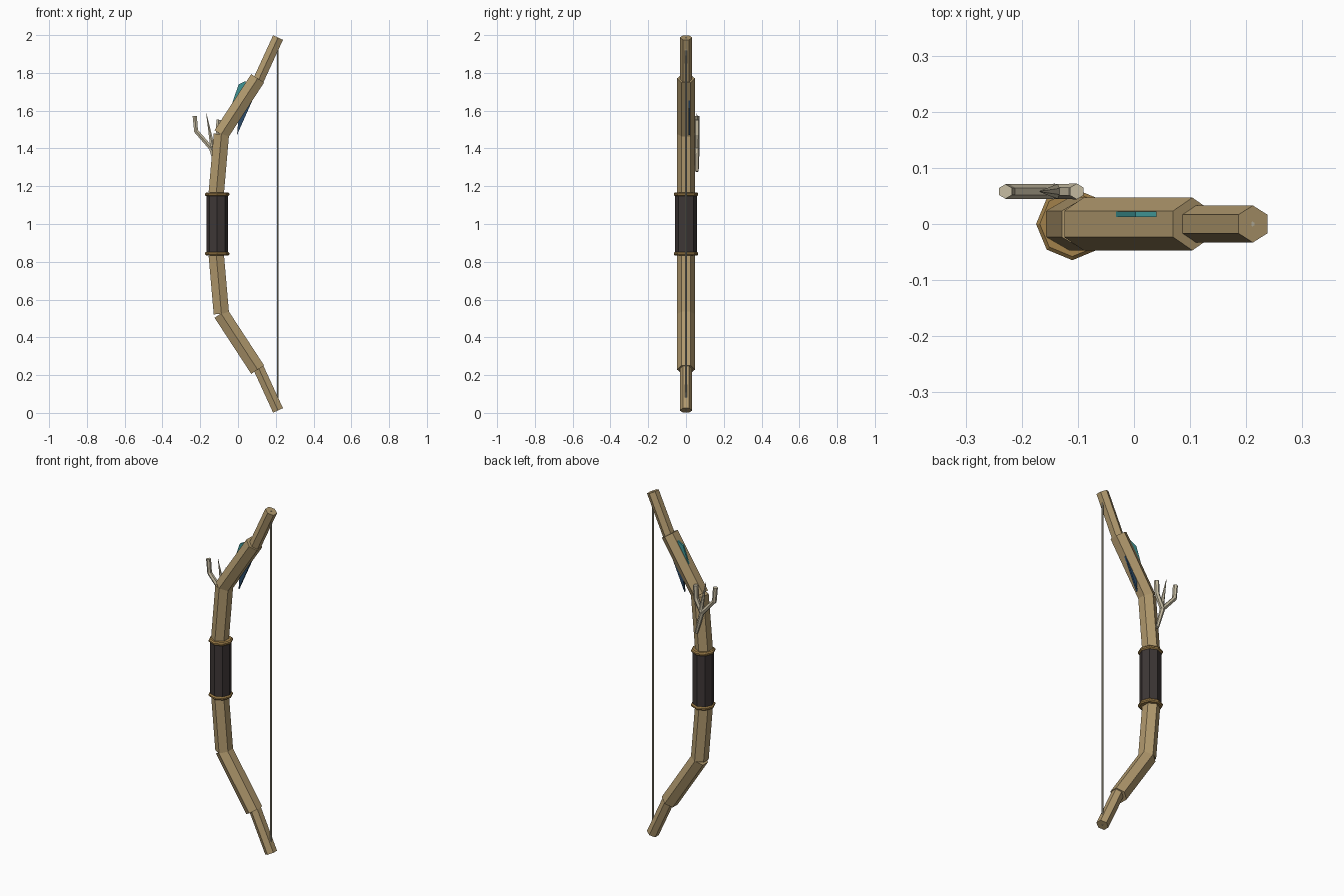
import bpy, bmesh, math
from mathutils import Vector

cube = bpy.data.objects.get("Cube")
if cube:
    bpy.data.objects.remove(cube, do_unlink=True)


def material(name, r, g, b):
    m = bpy.data.materials.new(name)
    m.use_nodes = True
    m.diffuse_color = (r, g, b, 1)
    bsdf = next(n for n in m.node_tree.nodes if n.type == 'BSDF_PRINCIPLED')
    bsdf.inputs["Base Color"].default_value = (r, g, b, 1)
    bsdf.inputs["Roughness"].default_value = 0.8
    return m


wood = material("tan wood", 0.44, 0.32, 0.155)
leather = material("dark leather", 0.047, 0.038, 0.037)
brass = material("brass", 0.36, 0.22, 0.07)
bone = material("pale bone", 0.56, 0.5, 0.36)
teal = material("teal feather", 0.05, 0.3, 0.3)
navy = material("navy feather", 0.025, 0.07, 0.14)
cord = material("bowstring cord", 0.4, 0.37, 0.28)


def finish(name, bm, mat):
    bmesh.ops.recalc_face_normals(bm, faces=bm.faces)
    me = bpy.data.meshes.new(name)
    bm.to_mesh(me)
    bm.free()
    me.materials.append(mat)
    ob = bpy.data.objects.new(name, me)
    bpy.context.collection.objects.link(ob)
    return ob


def rod(name, points, radii, mat, sides=6, y=0.0):
    """Sweep a polygon with a corner on the y axis along an x-z path."""
    bm = bmesh.new()
    path = [Vector((x, y, z)) for x, z in points]
    side = Vector((0, 1, 0))
    rings = []
    for i, p in enumerate(path):
        along = (path[min(i + 1, len(path) - 1)] - path[max(i - 1, 0)]).normalized()
        across = side.cross(along)
        rings.append([bm.verts.new(p + radii[i] * (side * math.cos(a) + across * math.sin(a)))
                      for a in (math.tau * k / sides for k in range(sides))])
    for low, high in zip(rings, rings[1:]):
        for k in range(sides):
            n = (k + 1) % sides
            bm.faces.new((low[k], low[n], high[n], high[k]))
    bm.faces.new(rings[0][::-1])
    bm.faces.new(rings[-1])
    return finish(name, bm, mat)


def plate(name, outline, mat, y, thick):
    bm = bmesh.new()
    face = bm.faces.new([bm.verts.new((x, y - thick / 2, z)) for x, z in outline])
    ext = bmesh.ops.extrude_face_region(bm, geom=[face])
    moved = [v for v in ext["geom"] if isinstance(v, bmesh.types.BMVert)]
    bmesh.ops.translate(bm, verts=moved, vec=(0, thick, 0))
    return finish(name, bm, mat)


# Wooden limbs, mirrored above and below the grip
MID = 1.0
LIMB = 0.047
for label, s in (("upper", 1), ("lower", -1)):
    def at(x, h):
        return (x, MID + s * h)
    rod(label + "_inner_limb", [at(-0.115, 0.165), at(-0.088, 0.475)], [LIMB] * 2, wood)
    rod(label + "_outer_limb", [at(-0.09, 0.474), at(0.104, 0.771)], [LIMB] * 2, wood)
    rod(label + "_limb_tip", [at(0.103, 0.75), at(0.212, 0.987)], [0.033] * 2, wood)
    # Brass band at each end of the grip
    rod(label + "_grip_band", [at(-0.11, h) for h in (0.147, 0.153, 0.161, 0.167)],
        [0.058, 0.0645, 0.0645, 0.058], brass, 8)

# Grip
rod("grip_core", [(-0.113, 0.815), (-0.113, 1.185)], [0.043] * 2, wood)
rod("grip_wrap", [(-0.11, 0.845), (-0.11, 1.155)], [0.057] * 2, leather, 8)

# Bowstring
rod("bowstring", [(0.211, 0.012), (0.211, 1.988)], [0.0045] * 2, cord)

# Antler on the back of the upper limb
ANTLER_Y = 0.058
rod("antler_trunk", [(-0.107, 1.278), (-0.143, 1.405)], [0.009, 0.014], bone, y=ANTLER_Y)
rod("antler_long_prong", [(-0.137, 1.395), (-0.222, 1.492), (-0.229, 1.572)],
    [0.013, 0.013, 0.013], bone, y=ANTLER_Y)
rod("antler_short_prong", [(-0.143, 1.4), (-0.106, 1.475), (-0.102, 1.552)],
    [0.013, 0.014, 0.014], bone, y=ANTLER_Y)
rod("antler_spike", [(-0.137, 1.42), (-0.168, 1.585)], [0.013, 0.001], bone, y=ANTLER_Y)

# Feathers running through the upper limb
plate("teal_feather", [(-0.062, 1.55), (0.003, 1.738), (0.04, 1.757), (0.03, 1.63)],
      teal, 0.017, 0.0098)
plate("navy_feather", [(-0.005, 1.472), (0.084, 1.672), (0.03, 1.66), (0.004, 1.58)],
      navy, 0.017, 0.0098)
